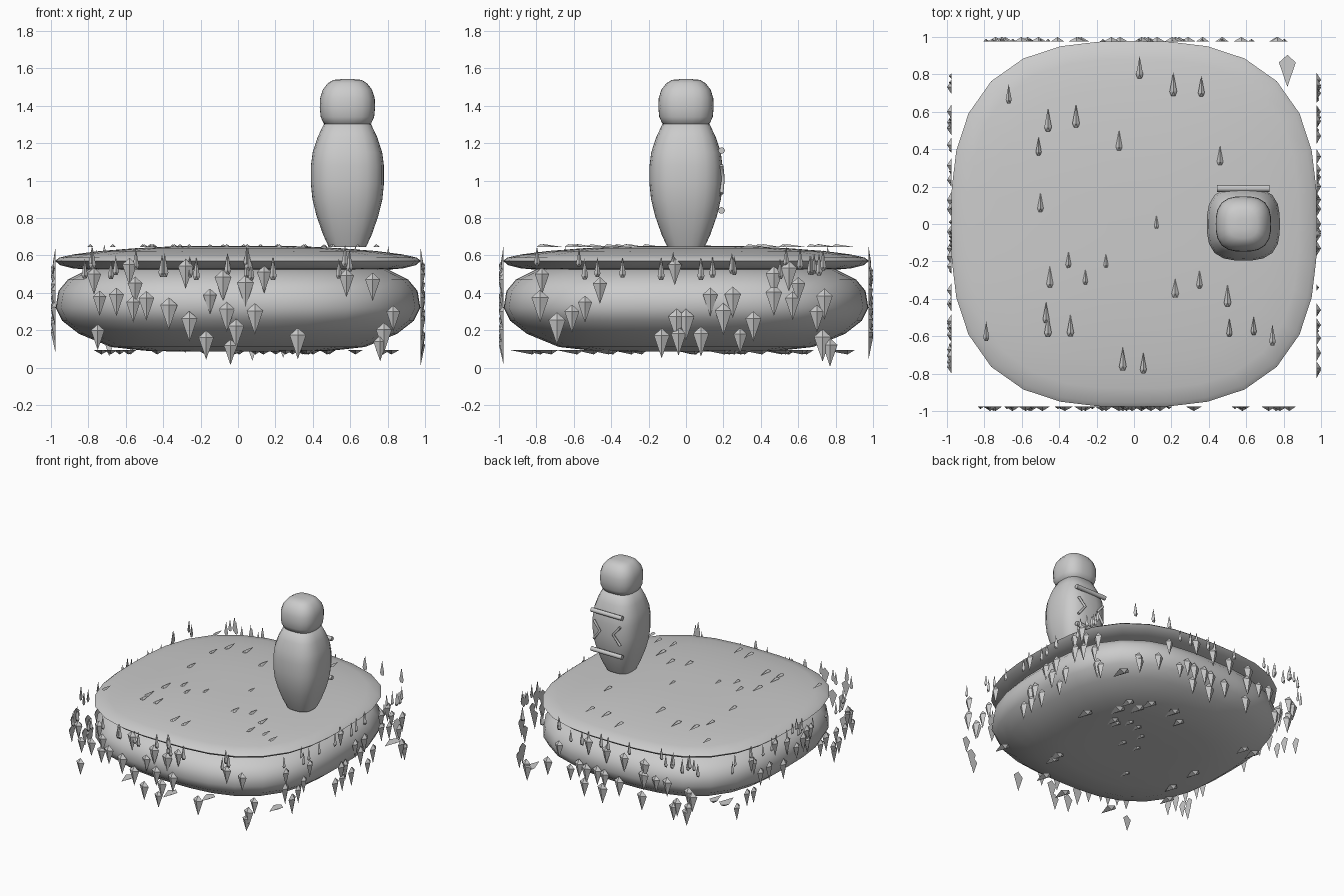
import bpy, bmesh, random
from math import cos, sin, pi, radians
from mathutils import Vector as V

if "Cube" in bpy.data.objects:
    bpy.data.objects.remove(bpy.data.objects["Cube"])

random.seed(7)


def finish(name, bm, smooth=None):
    bmesh.ops.recalc_face_normals(bm, faces=bm.faces)
    me = bpy.data.meshes.new(name)
    bm.to_mesh(me)
    bm.free()
    ob = bpy.data.objects.new(name, me)
    bpy.context.collection.objects.link(ob)
    if smooth:
        bpy.ops.object.select_all(action='DESELECT')
        ob.select_set(True)
        bpy.context.view_layer.objects.active = ob
        bpy.ops.object.shade_smooth_by_angle(angle=radians(smooth))
    return ob


def lathe(name, profile, n=2.8, cx=0, sides=32, smooth=45):
    """Stack rounded-square rings given as (half width, height)."""
    bm = bmesh.new()
    rings = []
    for r, z in profile:
        ring = []
        for i in range(sides):
            c, s = cos(2 * pi * i / sides), sin(2 * pi * i / sides)
            k = r / (abs(c) ** n + abs(s) ** n) ** (1 / n)
            ring.append(bm.verts.new((cx + k * c, k * s, z)))
        rings.append(ring)
    for a, b in zip(rings, rings[1:]):
        for i in range(sides):
            j = (i + 1) % sides
            bm.faces.new((a[i], a[j], b[j], b[i]))
    bm.faces.new(rings[0])
    bm.faces.new(rings[-1])
    return finish(name, bm, smooth)


def shards(name, spots, origin, u, v, n, outline, ridge):
    """Flat pointed chips with a raised ridge, laid in the plane u, v."""
    bm = bmesh.new()
    origin, u, v, n = V(origin), V(u), V(v), V(n)
    for a, b in spots:
        s = random.uniform(.85, 1.1)
        base = origin + u * a + v * b
        ring = [bm.verts.new(base + (u * p + v * q) * s) for p, q in outline]
        top = bm.verts.new(base + v * ridge[0] * s + n * ridge[1])
        bm.faces.new(ring)
        for i in range(len(ring)):
            bm.faces.new((ring[i], ring[(i + 1) % len(ring)], top))
    return finish(name, bm)


def rod(name, points, radius):
    cu = bpy.data.curves.new(name, 'CURVE')
    cu.dimensions = '3D'
    cu.bevel_depth = radius
    cu.bevel_resolution = 2
    cu.use_fill_caps = True
    sp = cu.splines.new('POLY')
    sp.points.add(len(points) - 1)
    for p, co in zip(sp.points, points):
        p.co = (*co, 1)
    bpy.context.collection.objects.link(bpy.data.objects.new(name, cu))


# Island: earth body and turf slab
lathe("earth_body", [(.3, .085), (.5, .09), (.68, .11), (.85, .18), (.94, .25), (.975, .32),
                     (.96, .41), (.91, .47), (.8, .525), (.5, .545), (.2, .55)])
lathe("turf_slab", [(.3, .517), (.75, .519), (.88, .53), (.95, .547), (.978, .57), (.955, .588),
                    (.88, .605), (.74, .623), (.55, .638), (.35, .648), (.15, .651)], smooth=60)

# Standing figure: body and head
X = .585
lathe("figure_body", [(.1, .645), (.13, .71), (.165, .81), (.187, .9), (.195, .98), (.195, 1.08),
                      (.186, 1.15), (.16, 1.23), (.127, 1.3), (.08, 1.32)], 3, X, 24)
lathe("figure_head", [(.1, 1.29), (.127, 1.305), (.143, 1.34), (.148, 1.39), (.146, 1.44),
                      (.132, 1.485), (.105, 1.52), (.076, 1.538), (.03, 1.542)], 2.8, X, 24)

# Back ornament: two bars and two inward chevrons
for label, z in (("upper", 1.16), ("lower", .84)):
    rod(label + "_back_bar", [(X - .14, .19, z), (X + .14, .19, z)], .018)
for label, s in (("left", -1), ("right", 1)):
    rod(label + "_back_chevron", [(X + s * .12, .19, 1.08), (X + s * .06, .197, 1.01),
                                  (X + s * .12, .19, .93)], .01)

# Chip shapes: rock kites and grass blades
KITE = [(0, .06), (.042, .022), (0, -.1), (-.042, .022)]
BLADE = [(0, .065), (.018, -.03), (.01, -.05), (-.01, -.05), (-.018, -.03)]

front = [(-28, 52), (14, 49), (-74, 36), (-65, 37), (-55, 43), (-49, 35), (-37, 31), (-26, 24),
         (-17, 14), (-6, 29), (-1, 20), (-4, 10), (4, 43), (9, 28), (-8, 46), (32, 15), (58, 47),
         (72, 45), (83, 28), (78, 18), (76, 12), (-75, 18), (-77, 48), (-56, 33), (-58, 53), (-15, 37)]
right = [(-78, 35), (-69, 23), (-61, 28), (-77, 48), (-54, 33), (-46, 43), (-6, 53), (-13, 15),
         (-5, 25), (0, 25), (-4, 16), (8, 16), (25, 37), (29, 16), (36, 24), (20, 28), (47, 48),
         (55, 51), (57, 35), (60, 43), (47, 38), (70, 28), (74, 36), (73, 14), (77, 10), (13, 37)]


def scatter(count, w, lo, hi):
    return [(random.uniform(-w, w), random.uniform(lo, hi)) for _ in range(count)]


E = .975
side_frames = {
    "front": ((0, -E, 0), (1, 0, 0), (0, -1, 0), [(a / 100, b / 100) for a, b in front]),
    "right": ((E, 0, 0), (0, 1, 0), (1, 0, 0), [(a / 100, b / 100) for a, b in right]),
    "back": ((0, E, 0), (1, 0, 0), (0, 1, 0), scatter(26, .8, .12, .52)),
    "left": ((-E, 0, 0), (0, 1, 0), (-1, 0, 0), scatter(26, .8, .12, .52)),
}
for side, (o, u, n, spots) in side_frames.items():
    shards(side + "_rock_chips", spots, o, u, (0, 0, 1), n, KITE, (.022, .025))
    shards(side + "_grass_blades", scatter(19, .82, .51, .59), o, u, (0, 0, 1), n, BLADE, (-.03, .015))

# Chips under the island, one peeking out at a corner
shards("under_rock_chips", scatter(26, .8, -.85, .8) + [(.82, .84)], (0, 0, .095),
       (1, 0, 0), (0, 1, 0), (0, 0, -1), KITE, (.022, .025))

# Grass blades lying on the turf
lawn = [(-67, 69), (-46, 55), (-31, 57), (-51, 41), (-8, 44), (3, 83), (21, 74), (36, 73), (46, 36),
        (-50, 11), (12, 2), (-35, -19), (-45, -29), (-26, -28), (-15, -19), (22, -34), (35, -30),
        (50, -39), (-47, -48), (-46, -55), (-34, -55), (-79, -58), (-6, -73), (5, -75), (51, -56),
        (64, -55), (74, -60)]
shards("lawn_grass_blades", [(a / 100, b / 100) for a, b in lawn], (0, 0, .645),
       (1, 0, 0), (0, 1, 0), (0, 0, 1), BLADE, (-.03, .015))
